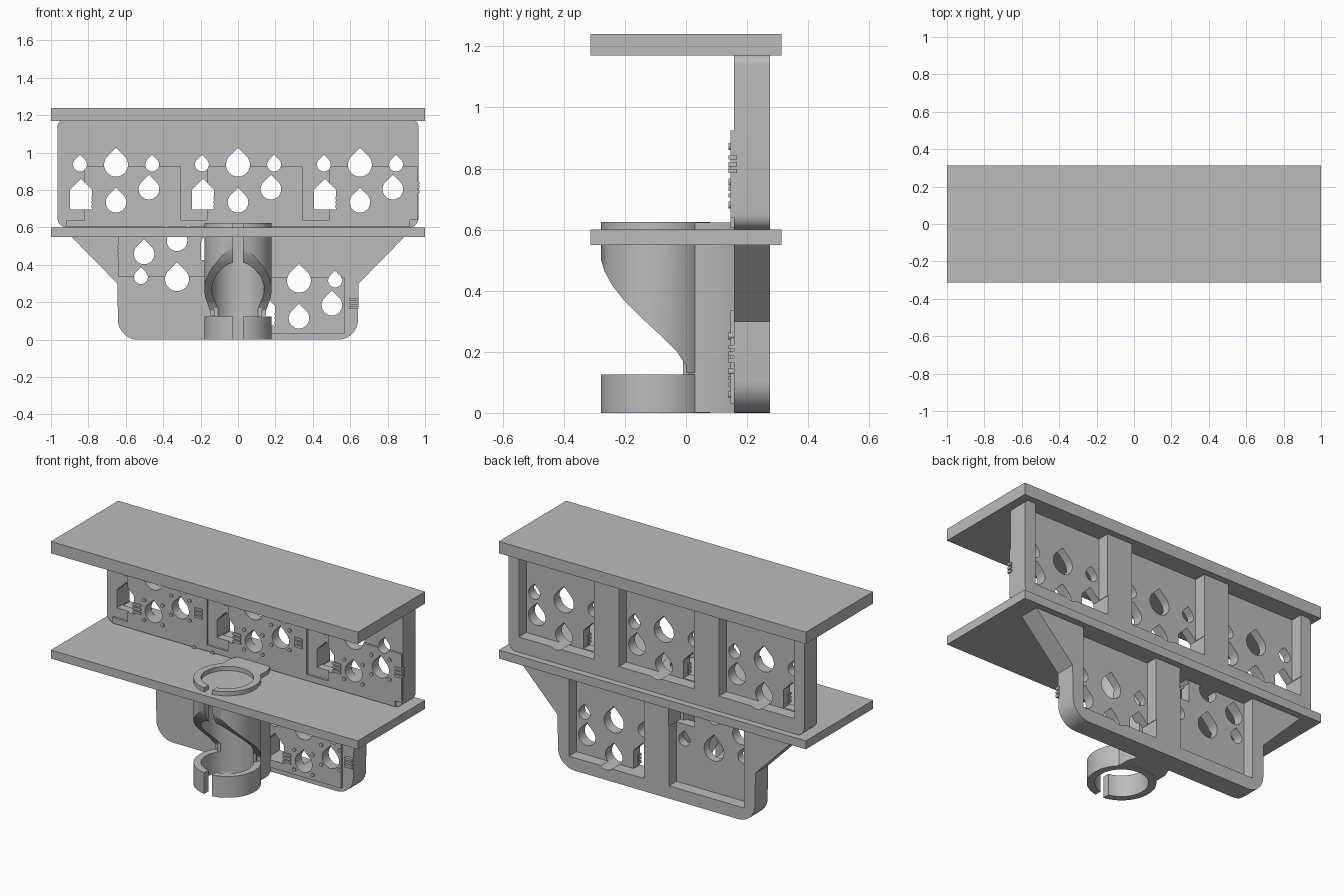
import bpy, bmesh, math

cube = bpy.data.objects.get("Cube")
if cube:
    bpy.data.objects.remove(cube, do_unlink=True)

grey = bpy.data.materials.new("plain grey")
grey.use_nodes = True
grey.diffuse_color = (0.5, 0.5, 0.5, 1)
grey.node_tree.nodes["Principled BSDF"].inputs["Base Color"].default_value = (0.5, 0.5, 0.5, 1)


# ---- helpers: 2D profiles and extruded solids ----
def rect(x0, z0, x1, z1):
    return [(x0, z0), (x1, z0), (x1, z1), (x0, z1)]


def circle(cx, cy, r, n=64):
    return [(cx + r * math.cos(2 * math.pi * i / n), cy + r * math.sin(2 * math.pi * i / n)) for i in range(n)]


def drop(cx, cz, r, n=28):
    """Teardrop with a 45 degree tip, placed by the middle of its height."""
    cz -= 0.207 * r
    arc = [math.radians(135 + 270 * i / n) for i in range(n + 1)]
    return [(cx + r * math.cos(a), cz + r * math.sin(a)) for a in arc] + [(cx, cz + r * math.sqrt(2))]


def house(cx, cz, w, h):
    return [(cx - w, cz - h), (cx + w, cz - h), (cx + w, cz + h - w), (cx, cz + h), (cx - w, cz + h - w)]


def rounded(corners, steps=8):
    """Round every (x, z, radius) corner with a quadratic curve close to an arc."""
    out = []
    for i, (x, z, r) in enumerate(corners):
        if r == 0:
            out.append((x, z))
            continue
        ends = []
        for qx, qz, _ in (corners[i - 1], corners[(i + 1) % len(corners)]):
            d = math.hypot(qx - x, qz - z)
            ends.append((x + (qx - x) * r / d, z + (qz - z) * r / d))
        for k in range(steps + 1):
            t = k / steps
            w0, w1, w2 = (1 - t) ** 2, math.sqrt(2) * t * (1 - t), t * t
            s = w0 + w1 + w2
            out.append(tuple((w0 * a + w1 * c + w2 * b) / s
                             for a, c, b in zip(ends[0], (x, z), ends[1])))
    return out


def solids(name, items, axis, lo, hi):
    """Extrude each profile along an axis into one object."""
    place = {"x": lambda p, t: (t, p[0], p[1]),
             "y": lambda p, t: (p[0], t, p[1]),
             "z": lambda p, t: (p[0], p[1], t)}[axis]
    bm = bmesh.new()
    for pts in items:
        a = [bm.verts.new(place(p, lo)) for p in pts]
        b = [bm.verts.new(place(p, hi)) for p in pts]
        bm.faces.new(a)
        bm.faces.new(b[::-1])
        for i in range(len(pts)):
            j = (i + 1) % len(pts)
            bm.faces.new((a[j], a[i], b[i], b[j]))
    bmesh.ops.recalc_face_normals(bm, faces=bm.faces)
    mesh = bpy.data.meshes.new(name)
    bm.to_mesh(mesh)
    bm.free()
    mesh.materials.append(grey)
    ob = bpy.data.objects.new(name, mesh)
    bpy.context.collection.objects.link(ob)
    return ob


def cut(ob, *cutters):
    """Subtract the cutters and bake the result."""
    for c in cutters:
        m = ob.modifiers.new("cut", "BOOLEAN")
        m.operation, m.solver, m.object = "DIFFERENCE", "EXACT", c
    graph = bpy.context.evaluated_depsgraph_get()
    mesh = bpy.data.meshes.new_from_object(ob.evaluated_get(graph))
    ob.modifiers.clear()
    ob.data = mesh


def discard(*obs):
    for o in obs:
        bpy.data.objects.remove(o, do_unlink=True)


def smooth(*obs):
    bpy.ops.object.select_all(action="DESELECT")
    for o in obs:
        o.select_set(True)
    bpy.context.view_layer.objects.active = obs[0]
    bpy.ops.object.shade_smooth_by_angle(angle=math.radians(30))


# ---- one hole pattern, turned half round where s is -1 ----
def holes(x, z, s=1):
    return [drop(x, z, 0.064),
            drop(x - 0.193, z - 0.005 * s, 0.037), drop(x + 0.193, z - 0.005 * s, 0.037),
            drop(x, z - 0.203 * s, 0.055), drop(x + 0.176 * s, z - 0.133 * s, 0.055),
            house(x - 0.187 * s, z - 0.171 * s, 0.059, 0.083)]


def pegs(x, z, s=1):
    out = []
    for dx, dz in ((0, -0.21), (0.176, -0.135)):
        for a in (-1, 1):
            for b in (-1, 1):
                out.append(circle(x + dx * s + a * 0.06, z + dz * s + b * 0.058, 0.011, 12))
    return out


def clips(x, z, s=1):
    out = []
    for dx, dz in ((-0.107, -0.215), (0.294, -0.135)):
        cx, cz = x + dx * s, z + dz * s
        out += [rect(cx - 0.025, cz + k - 0.007, cx + 0.025, cz + k + 0.007) for k in (-0.022, 0, 0.022)]
    return out


FRONT, BACK, FLOOR = 0.157, 0.275, 0.205
PITCH, HALF = 0.652, 0.244

# ---- shelves ----
solids("top_shelf", [rect(-1, -0.313, 1, 0.313)], "z", 1.17, 1.24)
solids("middle_shelf", [rect(-1, -0.313, 1, 0.313)], "z", 0.55, 0.6)


def panel(label, outline, pads, modules, pocket_low, pocket_high):
    body = solids(label + "_panel", [outline], "y", FRONT, BACK)
    raised = solids(label + "_raised_pads", pads, "y", 0.145, FRONT + 0.01)
    hole_cut = solids("hole_cutter", [h for m in modules for h in holes(*m)], "y", 0, 0.5)
    pocket_cut = solids("pocket_cutter", [rect(m[0] - HALF, pocket_low, m[0] + HALF, pocket_high)
                                          for m in modules], "y", FLOOR, 0.5)
    cut(body, pocket_cut, hole_cut)
    cut(raised, hole_cut)
    discard(hole_cut, pocket_cut)
    solids(label + "_pegs", [p for m in modules for p in pegs(*m)], "y", 0.139, FRONT + 0.01)
    solids(label + "_clips", [c for m in modules for c in clips(*m)], "y", 0.139, FRONT + 0.01)
    smooth(body, raised)


# ---- upper back panel with three pockets ----
panel("upper",
      rounded([(-0.965, 0.6, 0.05), (0.965, 0.6, 0.05), (0.965, 1.172, 0.03), (-0.965, 1.172, 0.03)]),
      [rect(-0.82, 0.64, -0.305, 0.925), rect(-0.166, 0.64, 0.345, 0.925),
       rect(0.486, 0.64, 0.963, 0.925), rect(-0.92, 0.605, 0.92, 0.64)],
      [(-PITCH, 0.949), (0, 0.949), (PITCH, 0.949)], 0.69, 1.3)

# ---- lower back panel with gussets and two pockets ----
panel("lower",
      rounded([(-0.9, 0.56, 0), (-0.645, 0.3, 0), (-0.64, 0, 0.105),
               (0.64, 0, 0.105), (0.645, 0.3, 0), (0.9, 0.56, 0)]),
      [rect(-0.64, 0.335, -0.1, 0.56), rect(0.1, 0.03, 0.57, 0.335)],
      [(-PITCH / 2, 0.337, -1), (PITCH / 2, 0.329)], 0.075, 0.7)

# ---- round holder: lower ring, swept-cut tube and its column ----
CY, R_OUT, R_IN = -0.1, 0.18, 0.14
ring = solids("holder_ring", [circle(0, CY, R_OUT)], "z", 0, 0.125)
tube = solids("holder_tube", [circle(0, CY, R_OUT)], "z", 0.13, 0.625)
column = solids("holder_column", [[(-0.125, -0.01), (0.125, -0.01), (0.125, 0.1), (0.1, 0.165),
                                   (-0.1, 0.165), (-0.125, 0.1)]], "z", 0.001, 0.624)
bore = solids("bore_cutter", [circle(0, CY, R_IN)], "z", -0.5, 1)
slot = solids("slot_cutter", [rect(-0.026, -0.5, 0.026, -0.15)], "z", -0.5, 1)
sweep = solids("sweep_cutter", [[(-0.5, 0), (0, 0), (0, 0.155), (-0.03, 0.2), (-0.09, 0.26),
                                 (-0.15, 0.315), (-0.2, 0.365), (-0.24, 0.415), (-0.265, 0.46),
                                 (-0.281, 0.51), (-0.5, 0.51)]], "x", -0.5, 0.5)
cut(ring, bore, slot)
cut(tube, bore, slot, sweep)
cut(column, bore)
discard(bore, slot, sweep)
smooth(ring, tube, column)
